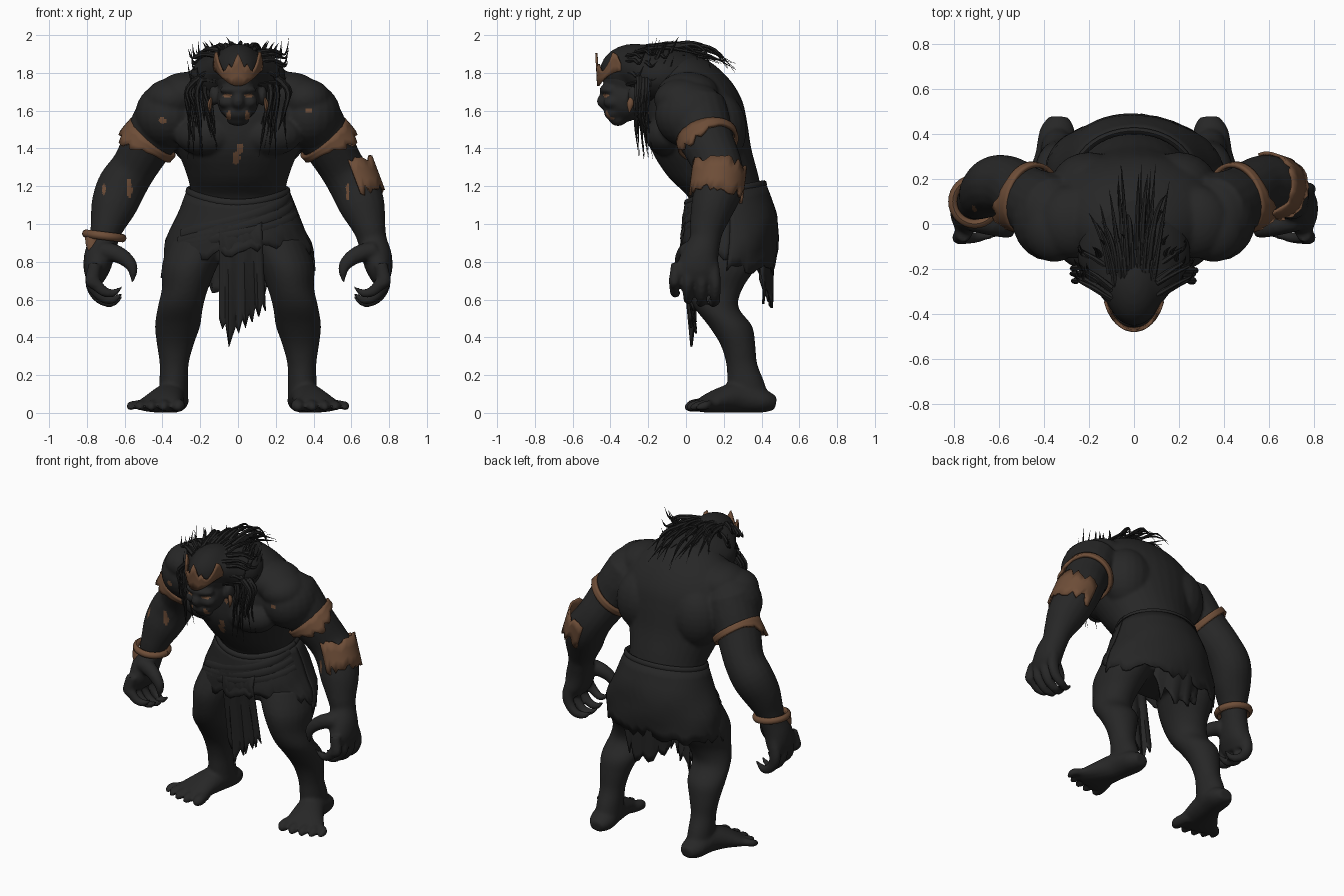
import bpy, bmesh, math, random
from mathutils import Vector, Matrix

random.seed(7)
R = random.uniform


def material(name, col):
    m = bpy.data.materials.new(name)
    m.diffuse_color = (*col, 1)
    return m


SKIN = material("charcoal skin", (0.020, 0.020, 0.020))
HAIR = material("black hair", (0.017, 0.017, 0.017))
CLOTH = material("dark cloth", (0.019, 0.019, 0.019))
BRONZE = material("bronze", (0.155, 0.075, 0.039))


def catmull(pts, sub):
    out = []
    for i in range(len(pts) - 1):
        q = [pts[max(i - 1, 0)], pts[i], pts[i + 1], pts[min(i + 2, len(pts) - 1)]]
        for k in range(sub):
            t = k / sub
            out.append([0.5 * (2 * b + (c - a) * t + (2 * a - 5 * b + 4 * c - d) * t * t
                               + (3 * b - a - 3 * c + d) * t ** 3) for a, b, c, d in zip(*q)])
    return out + [list(pts[-1])]


def tube(bm, pts, n=18, ref=(0, 1, 0), sub=4, flat=False, s=1):
    """Loft of ellipses (x, y, z, radius u, radius v); flat keeps the rings level."""
    P = catmull(pts, sub)
    C = [Vector((p[0] * s, p[1], p[2])) for p in P]
    rings = []
    for i, p in enumerate(P):
        t = (C[min(i + 1, len(C) - 1)] - C[max(i - 1, 0)]).normalized()
        v = Vector(ref)
        v = (v - t * v.dot(t)).normalized()
        u = t.cross(v)
        if flat:
            u, v = Vector((1, 0, 0)), Vector((0, 1, 0))
        rings.append([bm.verts.new(C[i] + u * max(p[3], .001) * math.cos(a) + v * max(p[4], .001) * math.sin(a))
                      for a in (2 * math.pi * k / n for k in range(n))])
    for a, b in zip(rings, rings[1:]):
        for k in range(n):
            bm.faces.new((a[k], a[(k + 1) % n], b[(k + 1) % n], b[k]))
    bm.faces.new(rings[0])
    bm.faces.new(rings[-1])


def ball(bm, c, r):
    m = Matrix.Translation(c) @ Matrix.Diagonal((*r, 1))
    bmesh.ops.create_uvsphere(bm, u_segments=20, v_segments=14, radius=1, matrix=m)


def finish(bm, name, mat, thick=0, remesh=0):
    bmesh.ops.recalc_face_normals(bm, faces=bm.faces[:])
    me = bpy.data.meshes.new(name)
    bm.to_mesh(me)
    bm.free()
    me.materials.append(mat)
    ob = bpy.data.objects.new(name, me)
    bpy.context.collection.objects.link(ob)
    bpy.ops.object.select_all(action='DESELECT')
    ob.select_set(True)
    bpy.context.view_layer.objects.active = ob
    if remesh:
        m = ob.modifiers.new("blend", 'REMESH')
        m.mode, m.voxel_size = 'VOXEL', remesh
        m = ob.modifiers.new("soften", 'SMOOTH')
        m.factor, m.iterations = 0.5, 5
        for n in ("blend", "soften"):
            bpy.ops.object.modifier_apply(modifier=n)
    if thick:
        m = ob.modifiers.new("thickness", 'SOLIDIFY')
        m.thickness, m.offset = thick, 0
    bpy.ops.object.shade_smooth_by_angle(angle=math.radians(45))
    return ob


def sheet(name, f, nu, nv, mat, thick=0.012):
    """Grid surface from f(u, v, column)."""
    bm = bmesh.new()
    g = [[bm.verts.new(f(i / nu, j / nv, i)) for j in range(nv + 1)] for i in range(nu + 1)]
    for i in range(nu):
        for j in range(nv):
            bm.faces.new((g[i][j], g[i + 1][j], g[i + 1][j + 1], g[i][j + 1]))
    bmesh.ops.remove_doubles(bm, verts=bm.verts[:], dist=1e-5)
    return finish(bm, name, mat, thick)


def band(name, centre, axis, ru, rv, a0, a1, lo, hi, n=36, thick=0.02):
    """Band around an axis; angle 0 points outwards in x, lo and hi give its edges."""
    c, t = Vector(centre), Vector(axis).normalized()
    v = Vector((0, 1, 0))
    v = (v - t * v.dot(t)).normalized()
    u = v.cross(t)

    def f(p, q, i):
        a = math.radians(a0 + (a1 - a0) * p)
        return c + u * ru * math.cos(a) + v * rv * math.sin(a) + t * (lo(a, i) * (1 - q) + hi(a, i) * q)
    return sheet(name, f, n, 3, BRONZE, thick)


# body: torso, head, limbs blended into one skin
bm = bmesh.new()
tube(bm, [(0, .23, .80, .28, .16), (0, .24, .9, .32, .2), (0, .24, 1.0, .30, .21), (0, .215, 1.13, .25, .195),
          (0, .145, 1.25, .268, .24), (0, .08, 1.4, .325, .266), (0, .06, 1.55, .38, .262),
          (0, .05, 1.66, .37, .245), (0, .02, 1.76, .31, .215), (0, -.01, 1.85, .2, .15),
          (0, -.04, 1.90, .09, .08)], n=32, flat=True)
tube(bm, [(0, .02, 1.72, .22, .16), (0, -.12, 1.73, .16, .14), (0, -.27, 1.74, .115, .12)], ref=(0, 0, 1))
for c, r in [((0, -.28, 1.79), (.12, .165, .15)), ((0, -.325, 1.66), (.112, .115, .12)),
             ((0, -.405, 1.71), (.10, .055, .03)), ((0, -.435, 1.65), (.035, .038, .04)),
             ((0, -.38, 1.59), (.08, .055, .045)), ((0, -.36, 1.55), (.06, .045, .032))]:
    ball(bm, c, r)
for s in (1, -1):
    # chest, shoulder, back and arm muscles
    for c, r in [((.16, -.10, 1.47), (.18, .115, .11)), ((.375, .03, 1.575), (.17, .195, .175)),
                 ((.27, .01, 1.69), (.165, .165, .115)), ((.20, .17, 1.5), (.17, .15, .2)),
                 ((.355, -.02, 1.66), (.14, .15, .11)), ((.13, .31, .95), (.15, .15, .15)),
                 ((.06, -.39, 1.645), (.045, .05, .035)), ((.13, -.27, 1.68), (.025, .04, .055))]:
        ball(bm, (c[0] * s, c[1], c[2]), r)
    # arm and palm
    tube(bm, [(.36, .05, 1.63, .15, .16), (.42, .08, 1.52, .15, .16), (.48, .12, 1.42, .135, .14),
              (.55, .17, 1.30, .122, .13), (.615, .175, 1.2, .13, .13), (.66, .14, 1.09, .12, .115),
              (.695, .11, .98, .088, .092), (.712, .10, .91, .077, .083), (.735, .075, .83, .08, .10),
              (.75, .06, .75, .068, .115), (.755, .055, .69, .04, .10)], s=s)
    # fingers and thumb, slightly spread
    for k in range(4):
        y, d = .14 - .062 * k, (.0, .0, .015, .05)[k]
        f = (1.5 - k) * .010
        tube(bm, [(.755, y, .79, .036, .034), (.773, y + f, .70, .038, .031), (.755, y + f, .635 + d, .034, .029),
                  (.71, y + f, .592 + d, .028, .026), (.66, y - .005, .585 + d, .022, .021),
                  (.61, y - .01, .62 + d, .006, .006)], n=10, s=s)
    tube(bm, [(.72, .02, .86, .05, .055), (.65, -.005, .845, .048, .045), (.59, -.025, .81, .040, .036),
              (.557, -.035, .76, .029, .027), (.56, -.04, .69, .007, .007)], n=10, s=s)
    # leg
    tube(bm, [(.20, .22, .92, .16, .19), (.255, .18, .78, .148, .195), (.28, .15, .66, .123, .15),
              (.305, .16, .56, .12, .118), (.32, .235, .46, .12, .115), (.332, .275, .36, .097, .092),
              (.338, .295, .26, .077, .082), (.34, .315, .17, .076, .097), (.34, .33, .08, .077, .11)],
         n=24, flat=True, s=s)
    # foot and toes
    tube(bm, [(.335, .475, .05, .045, .035), (.34, .41, .062, .08, .062), (.36, .28, .08, .085, .08),
              (.39, .18, .066, .105, .066), (.42, .10, .043, .13, .043), (.43, .06, .032, .125, .026)],
         ref=(0, 0, 1), s=s)
    for x0, x1, y, r in [(.33, .315, .005, .036), (.39, .39, 0, .03), (.44, .455, .01, .028),
                         (.485, .515, .03, .026), (.52, .565, .06, .024)]:
        tube(bm, [(x0, .13, .045, r, r), (x1, y + .045, .04, r, r), (x1 + .003, y + .012, .03, r * .85, r * .8),
                  (x1 + .005, y - .005, .018, r * .4, r * .4)], n=10, ref=(0, 0, 1), s=s)
body = finish(bm, "body", SKIN, remesh=0.011)
# painted marks seen on the front of the skin: x, z, half width, half height
body.data.materials.append(BRONZE)
MARKS = [(.055, 1.68, .024, .01), (-.055, 1.68, .024, .01), (.05, 1.575, .012, .025), (-.05, 1.575, .012, .025),
         (.01, 1.40, .018, .03), (-.01, 1.35, .022, .035), (-.40, 1.55, .018, .018), (.375, 1.6, .018, .014),
         (-.575, 1.19, .015, .05), (.58, 1.17, .01, .045), (-.71, 1.18, .01, .03)]
for p in body.data.polygons:
    c = p.center
    if p.normal.y < -.15 and any(((c.x - x) / w) ** 2 + ((c.z - z) / h) ** 2 < 1 for x, z, w, h in MARKS):
        p.material_index = 1

# hair mass over skull, widening onto the shoulders and tapering into the back
bm = bmesh.new()
ball(bm, (0, -.27, 1.815), (.13, .185, .14))
tube(bm, [(0, -.37, 1.83, .11, .08), (0, -.28, 1.82, .18, .115), (0, -.17, 1.785, .25, .15),
          (0, -.06, 1.775, .24, .155), (0, .06, 1.755, .19, .125), (0, .17, 1.68, .12, .08),
          (0, .24, 1.6, .05, .03)], ref=(0, 0, 1), n=24)
finish(bm, "hair_mass", HAIR, remesh=0.015)

# hair strands
bm = bmesh.new()


def strand(pts, r):
    n = len(pts)
    tube(bm, [(*p, r * (1 - i / (n - 1)) ** .7, r * (1 - i / (n - 1)) ** .7) for i, p in enumerate(pts)],
         n=6, ref=(.3, .2, 1) if abs(pts[0][2] - pts[-1][2]) < .2 else (0, 1, 0))


for i in range(30):                         # swept back over the crown
    x, y = R(-.11, .11), R(-.34, -.08)
    z = 1.95 - 1.2 * x * x - max(0, -.22 - y) * .3
    e = R(.0, .27)
    strand([(x, y, z - .02), (x * 1.25, y + .12, z + R(-.01, .015)), (x * 1.6, (y + e) / 2 + .08, z - .025),
            (x * 1.9, e, 1.90 - .27 * e + R(-.04, .03))], R(.010, .019))
for s in (1, -1):
    for i in range(18):                     # flaring sideways with upturned tips
        y, z, k = R(-.34, -.17), R(1.74, 1.92), R(.5, 1)
        strand([(s * .10, y, z), (s * (.12 + .07 * k), y + .05, z + .01), (s * (.14 + .11 * k), y + .08, z - .01),
                (s * (.13 + .14 * k), y + .11, min(z + R(-.03, .08), 1.99))], R(.010, .017))
    for i in range(4):                      # upright tips on top
        x, y = R(.03, .2), R(-.25, -.05)
        strand([(s * x, y, 1.92 - x * .3), (s * (x + .01), y + .03, 1.96 - x * .2),
                (s * (x + .03), y + .05, 1.995 - x * .2)], .012)
    for i in range(15):                     # hanging beside the face
        x, y, b = R(.12, .25), R(-.26, -.19), R(1.34, 1.56)
        strand([(s * .12, y, 1.84), (s * (x + .02), y, 1.72), (s * (x + R(0, .02)), y - .01, (1.72 + b) / 2),
                (s * (x + R(-.03, .03)), y + R(-.01, .02), b)], R(.012, .021))
finish(bm, "hair_strands", HAIR)

# crown with ragged points
PEAK = [.03, .09, .11, .07, .05, .04, .06, .10, .09, .14, .175, .14, .09, .10, .06, .04, .05, .07, .11, .09, .03]


def crown(u, v, i):
    a = math.radians(-70 + 140 * u)
    k = 1 + .05 * v
    return (.130 * k * math.sin(a), -.275 - .190 * k * math.cos(a), 1.815 - .085 * math.cos(a) ** 3 + v * PEAK[i])


sheet("crown", crown, 20, 3, BRONZE)

# earrings
for s in (1, -1):
    bm = bmesh.new()
    tube(bm, [(.14, -.29, 1.67, .006, .01), (.15, -.295, 1.635, .012, .018), (.148, -.30, 1.59, .003, .003)], n=8, s=s)
    finish(bm, "earring", BRONZE)

# arm bands with a ragged plate below the front outer side
for s in (1, -1):
    band("arm_band", (.462 * s, .113, 1.445), (-.66 * s, -.2, .75), .146, .155, 0, 360,
         lambda a, i, s=s: -.02 - .085 * max(0, (s * math.cos(a) - math.sin(a)) / 1.42) ** 3 * (1 if i % 3 else .55),
         lambda a, i: .02)
# elbow guard
jag = [R(.0, .06) for _ in range(60)]
band("elbow_guard", (.612, .168, 1.225), (-.3, .1, .8), .134, .138, -85, 108,
     lambda a, i: -.11 + jag[i] * (.6 + abs(a) * .4), lambda a, i: .11 - jag[i + 25] * (.6 + abs(a) * .4), n=24,
     thick=.014)
# wrist ring with hanging shard
bm = bmesh.new()
tube(bm, [(-.708 + .098 * math.cos(a), .10 + .1 * math.sin(a), .937 - .012 * math.cos(a), .02, .022)
          for a in (math.pi * k / 8 for k in range(17))], n=8, ref=(0, 0, 1), sub=2)
tube(bm, [(-.775, .04, .93, .035, .02), (-.772, .025, .88, .03, .016), (-.765, .015, .82, .004, .004)], n=8)
finish(bm, "wrist_ring", BRONZE)

# wrapped skirt: z, half width, middle y, half depth
SECT = [(1.22, .25, .215, .2), (1.05, .315, .235, .245), (.9, .383, .23, .252), (.66, .412, .205, .245)]


def skirt_point(a, z, grow=0):
    for p, q in zip(SECT, SECT[1:]):
        if z >= q[0] or q is SECT[-1]:
            t = (p[0] - z) / (p[0] - q[0])
            w, y, d = [p[k] + (q[k] - p[k]) * t for k in (1, 2, 3)]
            return ((w + grow) * math.cos(a), y + (d + grow) * math.sin(a), z)


rag = [R(-.03, .025) for _ in range(72)]


def rim(a):                                 # waistline, dipping in front
    return 1.175 + .035 * math.sin(a) - .03 * max(0, -math.sin(a)) ** 3


def skirt(u, v, i):
    a = 2 * math.pi * u
    front, side = max(0, -math.sin(a)), math.cos(a)
    low = .76 + .10 * front + .06 * side * (front > 0) + rag[i % 72]
    fold = .008 * math.sin(a * 5 + v * 9) * v
    return skirt_point(a, rim(a) + (low - rim(a)) * v, fold)


sheet("skirt", skirt, 72, 8, CLOTH)
bm = bmesh.new()
ring = [2 * math.pi * k / 24 for k in range(25)]
tube(bm, [(*skirt_point(a, rim(a), -.005), .015, .022) for a in ring], n=8, ref=(0, 0, 1), sub=2)
for z0, z1 in ((1.14, .94), (1.09, .90), (1.04, .88)):    # diagonal folds across the front
    tube(bm, [(*skirt_point(math.radians(-15 - 130 * k / 8), z0 + (z1 - z0) * k / 8, -.002), .012, .032)
              for k in range(9)], n=8, ref=(0, 0, 1), sub=2)
finish(bm, "waist_folds", CLOTH)

# ragged hanging flaps
ends = [.50, .44, .48, .35, .41, .46, .42, .50, .45, .53, .48, .56, .51, .58, .54]
sheet("front_flap", lambda u, v, i: (-.10 + (.225 + .02 * v) * u, .005 - .04 * min(1, v * 6) + .075 * v
                                     + .014 * math.sin(u * 19) * v, 1.02 + (ends[i] - 1.02) * v), 14, 12, CLOTH)
sheet("back_flap", lambda u, v, i: (-.19 + .34 * u + .03 * v, .465 - .015 * v - .25 * (u - .5) ** 2 + .012 * math.sin(u * 21) * v,
                                    .86 + (ends[(i * 4) % 15] * .6 + .26 + .3 * abs(u - .5) - .86) * v), 14, 6, CLOTH)
